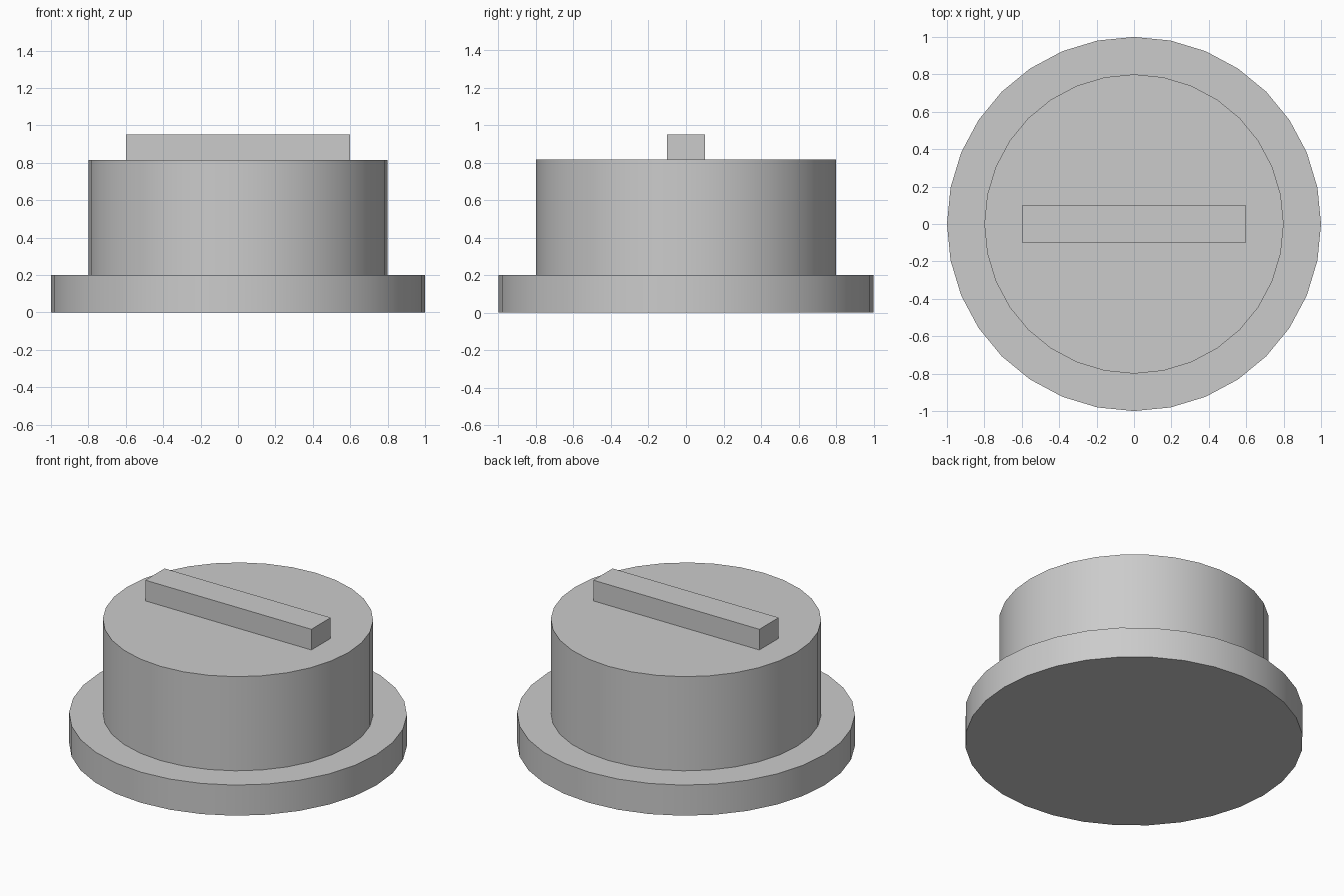
import bpy
import math

cube = bpy.data.objects.get("Cube")
if cube:
    bpy.data.objects.remove(cube, do_unlink=True)

# One plain grey for every part
grey = bpy.data.materials.new("light_grey")
grey.use_nodes = True
colour = (0.6, 0.6, 0.6, 1.0)
grey.diffuse_color = colour
grey.node_tree.nodes["Principled BSDF"].inputs["Base Color"].default_value = colour

SIDES = 32


def finish(name):
    obj = bpy.context.object
    obj.name = name
    obj.data.materials.append(grey)
    return obj


def disc(name, radius, bottom, top):
    bpy.ops.mesh.primitive_cylinder_add(
        vertices=SIDES, radius=radius, depth=top - bottom,
        location=(0, 0, (bottom + top) / 2))
    bpy.ops.object.shade_smooth_by_angle(angle=math.radians(30))
    return finish(name)


# Wide flange, narrower body
disc("base_flange", 1.0, 0.0, 0.2)
disc("body", 0.8, 0.2, 0.815)

# Raised grip bar across the top
bpy.ops.mesh.primitive_cube_add(size=1, location=(0, 0, 0.88))
bar = finish("grip_bar")
bar.scale = (1.2, 0.2, 0.14)
bpy.ops.object.transform_apply(location=False, rotation=False, scale=True)
